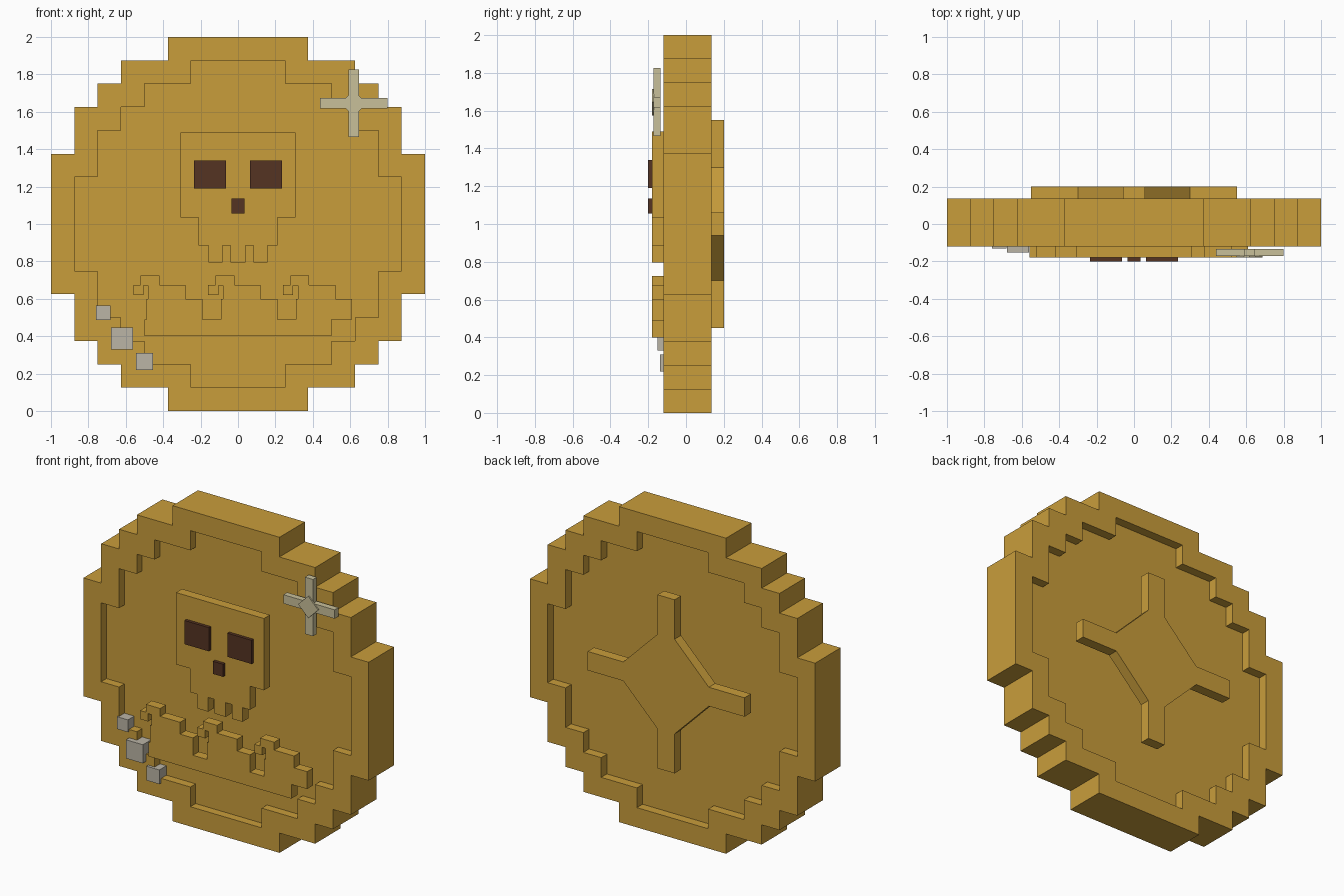
import bpy
import bmesh

cube = bpy.data.objects.get("Cube")
if cube:
    bpy.data.objects.remove(cube, do_unlink=True)


def material(name, rgb):
    mat = bpy.data.materials.new(name)
    mat.use_nodes = True
    mat.diffuse_color = (*rgb, 1)
    bsdf = mat.node_tree.nodes["Principled BSDF"]
    bsdf.inputs["Base Color"].default_value = (*rgb, 1)
    bsdf.inputs["Roughness"].default_value = 0.8
    return mat


gold = material("gold", (0.584, 0.337, 0.044))
brown = material("dark brown", (0.091, 0.033, 0.016))
cream = material("pale cream", (0.584, 0.527, 0.323))
stone = material("warm grey", (0.497, 0.462, 0.381))


def loft(name, sections, mat):
    """Join outlines with equal point counts, each (points, y), and cap both ends."""
    bm = bmesh.new()
    loops = [[bm.verts.new((x, y, z)) for x, z in pts] for pts, y in sections]
    for a, b in zip(loops, loops[1:]):
        for i in range(len(a)):
            bm.faces.new((a[i - 1], a[i], b[i], b[i - 1]))
    bm.faces.new(loops[0])
    bm.faces.new(loops[-1])
    bmesh.ops.recalc_face_normals(bm, faces=bm.faces)
    mesh = bpy.data.meshes.new(name)
    bm.to_mesh(mesh)
    bm.free()
    mesh.materials.append(mat)
    obj = bpy.data.objects.new(name, mesh)
    bpy.context.collection.objects.link(obj)
    return obj


def plate(name, pts, front, back, mat):
    return loft(name, [(pts, front), (pts, back)], mat)


def box(name, x, z, w, h, front, back, mat):
    pts = [(x - w / 2, z - h / 2), (x + w / 2, z - h / 2),
           (x + w / 2, z + h / 2), (x - w / 2, z + h / 2)]
    return plate(name, pts, front, back, mat)


def four_way(quarter, cx, cz):
    """Mirror a quarter outline (top to right) into a full closed outline."""
    pts = []
    for sx, sz, step in ((1, 1, 1), (1, -1, -1), (-1, -1, 1), (-1, 1, -1)):
        pts += [(cx + sx * x, cz + sz * z) for x, z in quarter[::step]]
    return pts


# Coin: stepped rim with a recessed face on both sides
STEP = 0.125
steps = [(3, 8), (3, 7), (5, 7), (5, 6), (6, 6), (6, 5), (7, 5), (7, 3), (8, 3)]
outer = four_way([(x * STEP, z * STEP) for x, z in steps], 0, 1)
inner = four_way([((x - 1) * STEP, (z - 1) * STEP) for x, z in steps], 0, 1)
FRONT, BACK, RELIEF = -0.12, 0.135, -0.18
loft("coin", [(inner, -0.067), (inner, FRONT), (outer, FRONT),
              (outer, BACK), (inner, BACK), (inner, 0.078)], gold)

# Skull relief with teeth
half = [(0.04, 0.795), (0.04, 0.885), (0.083, 0.885), (0.083, 0.795),
        (0.158, 0.795), (0.158, 0.885), (0.21, 0.885), (0.21, 1.035),
        (0.308, 1.035), (0.308, 1.49)]
skull = half + [(-x, z) for x, z in reversed(half)]
plate("skull", skull, RELIEF, FRONT, gold)
for side, x in (("left", 0.15), ("right", -0.15)):
    box(side + "_eye", x, 1.265, 0.17, 0.15, -0.2, -0.175, brown)
box("nose", 0, 1.095, 0.07, 0.08, -0.2, -0.175, brown)

# Sea relief: three curling waves over a straight base
wave = [(-0.49, 0.49), (-0.49, 0.6), (-0.48, 0.6), (-0.48, 0.67),
        (-0.505, 0.67), (-0.505, 0.62), (-0.56, 0.62), (-0.56, 0.675),
        (-0.52, 0.675), (-0.52, 0.725), (-0.42, 0.725), (-0.42, 0.675),
        (-0.28, 0.675), (-0.28, 0.6), (-0.19, 0.6), (-0.19, 0.49)]
sea = [(-0.5, 0.4), (-0.5, 0.49)]
for i in range(3):
    sea += [(x + 0.4 * i, z) for x, z in wave]
sea += [(0.5, 0.49), (0.5, 0.4)]
plate("waves", sea, RELIEF, FRONT, gold)

# Compass cross on the back
arm = [(0.06, 0.55), (0.06, 0.3), (0.3, 0.06), (0.55, 0.06)]
plate("back_cross", four_way(arm, 0, 1), BACK, 0.2, gold)

# Sparkle with a diamond centre
ray = [(0.028, 0.18), (0.028, 0.028), (0.18, 0.028)]
SX, SZ, R = 0.618, 1.645, 0.07
plate("sparkle", four_way(ray, SX, SZ), -0.172, -0.134, cream)
diamond = [(SX, SZ + R), (SX + R, SZ), (SX, SZ - R), (SX - R, SZ)]
plate("sparkle_centre", diamond, -0.18, -0.17, cream)

# Stone cubes on the lower right of the rim
for name, x, z, size, front in (("upper", -0.72, 0.525, 0.078, -0.13),
                                ("middle", -0.62, 0.388, 0.118, -0.152),
                                ("lower", -0.5, 0.265, 0.09, -0.138)):
    box(name + "_stone", x, z, size, size, front, front + size, stone)
